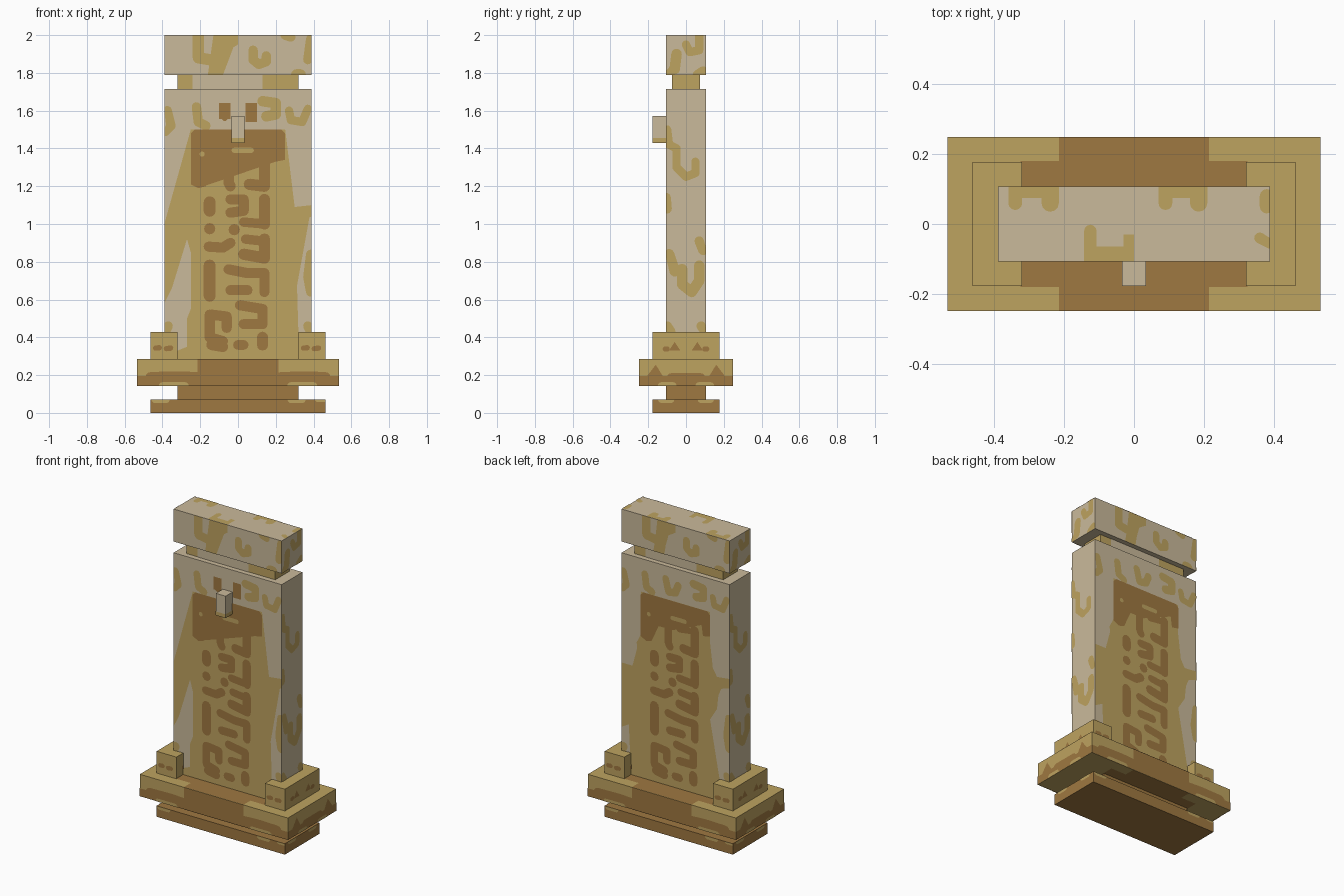
import bpy, bmesh, math
from mathutils import Matrix, Vector

if "Cube" in bpy.data.objects:
    bpy.data.objects.remove(bpy.data.objects["Cube"])


def material(name, srgb):
    lin = [((c / 255 + 0.055) / 1.055) ** 2.4 for c in srgb] + [1.0]
    m = bpy.data.materials.new(name)
    m.use_nodes = True
    m.diffuse_color = lin
    bsdf = m.node_tree.nodes["Principled BSDF"]
    bsdf.inputs["Base Color"].default_value = lin
    bsdf.inputs["Roughness"].default_value = 0.9
    return m


CREAM = material("pale stone", (202, 186, 155))
TAN = material("ochre stone", (190, 163, 96))
BROWN = material("brown stone", (159, 120, 65))


def finish(name, bm, mat):
    me = bpy.data.meshes.new(name)
    bm.to_mesh(me)
    bm.free()
    me.materials.append(mat)
    bpy.context.collection.objects.link(bpy.data.objects.new(name, me))


def block(name, mat, hx, hy, z0, z1, cx=0.0, cy=0.0):
    """Box from half sizes and height range; returns its dimensions for painting."""
    bm = bmesh.new()
    bmesh.ops.create_cube(bm, size=1)
    bmesh.ops.scale(bm, vec=(2 * hx, 2 * hy, z1 - z0), verts=bm.verts)
    bmesh.ops.translate(bm, vec=(cx, cy, (z0 + z1) / 2), verts=bm.verts)
    finish(name, bm, mat)
    return (hx, hy, z0, z1, cx, cy)


def capsule(a, b, r, steps=6):
    """Outline of a round-ended stroke from a to b."""
    ang = math.atan2(b[1] - a[1], b[0] - a[0])
    pts = []
    for c, start in ((b, ang - math.pi / 2), (a, ang + math.pi / 2)):
        for i in range(steps + 1):
            t = start + math.pi * i / steps
            pts.append((c[0] + r * math.cos(t), c[1] + r * math.sin(t)))
    return pts


def rect(u0, v0, u1, v1):
    return [(u0, v0), (u1, v0), (u1, v1), (u0, v1)]


WALLS = {"front": 0, "right": 1, "back": 2, "left": 3}


def paint(name, box, sides, mat, strokes=(), polys=(), layer=1):
    """Flat inlays, trimmed to the face. A stroke is (radius, point, point, ...)."""
    hx, hy, z0, z1, cx, cy = box
    shapes = list(polys)
    for r, *pts in strokes:
        pts = pts if len(pts) > 1 else pts * 2
        shapes += [capsule(a, b, r) for a, b in zip(pts, pts[1:])]
    off = 0.002 * layer
    bm = bmesh.new()
    for side in sides:
        wall = side in WALLS
        k = WALLS.get(side, 0)
        hu, hn = (hy, hx) if k % 2 else (hx, hy)
        lo, hi = (z0, z1) if wall else (-hy, hy)
        turn = Matrix.Rotation(k * math.pi / 2, 3, "Z")
        for shape in shapes:
            flat = []
            for u, v in shape:
                p = (max(-hu, min(hu, u)), max(lo, min(hi, v)))
                if not flat or math.dist(p, flat[-1]) > 1e-5:
                    flat.append(p)
            if math.dist(flat[0], flat[-1]) < 1e-5:
                flat.pop()
            if len(flat) < 3:
                continue
            # keep outlines anticlockwise so the inlay faces outward
            area = sum(a[0] * b[1] - b[0] * a[1] for a, b in zip(flat, flat[1:] + flat[:1]))
            if abs(area) < 1e-6:
                continue
            if area < 0:
                flat.reverse()
            verts = []
            for u, v in flat:
                if wall:
                    p = turn @ Vector((u, -hn - off, v))
                elif side == "top":
                    p = Vector((u, v, z1 + off))
                else:
                    p = Vector((u, -v, z0 - off))
                verts.append(bm.verts.new(p + Vector((cx, cy, 0))))
            bm.faces.new(verts)
    bmesh.ops.triangulate(bm, faces=bm.faces)
    finish(name, bm, mat)


ALL = ("front", "back", "left", "right")
FB, LR = ("front", "back"), ("left", "right")

# Stepped base
plinth = block("base_plinth", BROWN, 0.463, 0.178, 0, 0.071)
block("base_neck", BROWN, 0.32, 0.107, 0.071, 0.143)
ledge = block("base_ledge", TAN, 0.534, 0.249, 0.143, 0.285)
paint("plinth_patches", plinth, FB, TAN,
      [(0.018, (-0.44, 0.07), (-0.38, 0.07)), (0.018, (0.28, 0.07), (0.34, 0.07)),
       (0.012, (0.42, 0.07), (0.463, 0.07))])
paint("plinth_side_patches", plinth, LR, TAN,
      [(0.018, (-0.13, 0.07), (-0.08, 0.07)), (0.018, (0.08, 0.07), (0.13, 0.07))])
paint("ledge_brown_front", ledge, FB, BROWN,
      [(0.03, (-0.46, 0.187), (-0.3, 0.19), (-0.2, 0.185)),
       (0.03, (0.22, 0.185), (0.32, 0.19), (0.46, 0.187))],
      [rect(-0.534, 0.143, 0.534, 0.195), rect(-0.215, 0.143, 0.215, 0.285)])
paint("ledge_brown_side", ledge, LR, BROWN,
      [(0.02, (-0.08, 0.19), (0.08, 0.19))],
      [rect(-0.249, 0.143, 0.249, 0.195)] +
      [[(s * 0.21, 0.19), (s * 0.12, 0.19), (s * 0.16, 0.255)] for s in (-1, 1)])
paint("ledge_foot_patches", ledge, FB, TAN,
      [(0.02, (s * 0.4, 0.143), (s * 0.28, 0.143)) for s in (-1, 1)], layer=2)
paint("ledge_foot_side_patches", ledge, LR, TAN,
      [(0.02, (s * 0.13, 0.143), (s * 0.07, 0.143)) for s in (-1, 1)], layer=2)
paint("ledge_brown_top", ledge, ("top", "bottom"), BROWN,
      polys=[rect(-0.215, -0.249, 0.215, 0.249), rect(-0.325, -0.18, 0.325, 0.18)])

# End blocks hugging the foot of the slab
for label, s in (("left", 1), ("right", -1)):
    end = block(label + "_end_block", TAN, 0.0715, 0.178, 0.285, 0.427, cx=s * 0.3915)
    paint(label + "_end_block_marks", end, FB, BROWN,
          [(0.014, (-0.045, 0.343), (-0.025, 0.345)), (0.014, (0.012, 0.34), (0.035, 0.343))])
    paint(label + "_end_block_side_marks", end, LR, BROWN,
          [(0.014, (-0.11, 0.338), (-0.1, 0.338)), (0.014, (0.1, 0.338), (0.11, 0.338))],
          [[(t * 0.09, 0.33), (t * 0.03, 0.33), (t * 0.06, 0.375)] for t in (-1, 1)])

# Tall slab with ochre staining
slab = block("slab", CREAM, 0.39, 0.107, 0.285, 1.715)
stain = [(-.25, 1.5), (-.25, 1.22), (-.28, 1.16), (-.27, 1.05), (-.31, 1.0), (-.39, 1.0),
         (-.39, .58), (-.35, .66), (-.35, .88), (-.31, .93), (-.27, .92), (-.25, .85),
         (-.25, .55), (-.27, .5), (-.27, .35), (-.32, .33), (-.32, .285), (.32, .285),
         (.32, .42), (.27, .44), (.25, .5), (.25, .8), (.28, .85), (.3, .88), (.31, .97),
         (.33, 1.02), (.39, 1.04), (.39, 1.1), (.3, 1.09), (.27, 1.14), (.25, 1.3), (.25, 1.5)]
paint("slab_stain", slab, FB, TAN,
      [(0.025, (-.375, 1.6), (-.355, 1.52), (-.385, 1.49)),
       (0.025, (-.22, 1.62), (-.21, 1.54), (-.17, 1.52)),
       (0.028, (.13, 1.65), (.2, 1.64), (.2, 1.58), (.15, 1.57)),
       (0.022, (.27, 1.6), (.28, 1.55), (.34, 1.54), (.37, 1.61)),
       (0.025, (.385, .84), (.37, .72), (.385, .64)),
       (0.025, (.37, .46), (.38, .44)), (0.025, (-.37, .46), (-.38, .44))], [stain])
paint("slab_side_stain", slab, LR, TAN,
      [(0.022, (-.1, 1.5), (-.09, 1.42), (-.05, 1.4), (-.05, 1.3), (0, 1.25), (.05, 1.27), (.05, 1.33)),
       (0.025, (-.105, 1.14), (-.1, 1.08)),
       (0.028, (-.09, .84), (-.06, .75), (-.02, .76), (-.02, .68), (.03, .64), (.07, .7), (.07, .78)),
       (0.025, (.07, .91), (.09, .86)),
       (0.025, (.08, .46), (.1, .43)), (0.025, (-.1, .46), (-.08, .43))])

# Recessed-looking brown panel head and winding channels
head = [(-.25, 1.48), (-.23, 1.5), (.23, 1.5), (.25, 1.48), (.25, 1.34), (.2, 1.33), (.19, 1.4),
        (0, 1.4), (-.02, 1.31), (-.12, 1.31), (-.15, 1.26), (-.17, 1.2), (-.21, 1.19), (-.25, 1.21)]
upper = [(.028, (-.05, 1.36), (-.05, 1.22), (-.04, 1.2)), (.022, (.03, 1.33), (.1, 1.34)),
         (.03, (.14, 1.35), (.14, 1.2), (.06, 1.21)), (.032, (-.15, 1.07), (-.15, 1.115)),
         (.027, (-.04, 1.13), (.03, 1.13), (.03, 1.07), (-.04, 1.06)),
         (.03, (.14, 1.13), (.14, 1.0)), (.025, (.03, 1.01), (.14, 1.0)),
         (.03, (-.15, .975)), (.03, (-.02, .97)), (.027, (-.155, .88), (-.08, .875), (-.04, .9)),
         (.03, (.14, .92), (.14, .82), (.03, .84)), (.025, (.04, .92), (.13, .91))]
lower = [(.032, (-.15, .78), (-.15, .62)), (.027, (-.05, .76), (.05, .74), (.14, .74), (.14, .64)),
         (.027, (-.04, .65), (.05, .65)), (.027, (-.15, .52), (-.15, .4), (-.08, .38)),
         (.027, (-.14, .52), (-.06, .51), (-.06, .45)), (.027, (.01, .57), (.13, .55), (.13, .47), (.03, .47)),
         (.028, (-.14, .36), (-.08, .35)), (.026, (0, .36), (.03, .36)), (.03, (.13, .4), (.13, .36))]
paint("slab_panel_head", slab, FB, BROWN, upper, [head], layer=2)
paint("slab_channels", slab, FB, BROWN, lower, layer=2)
paint("slab_head_flecks", slab, FB, TAN,
      [(.014, (-.19, 1.37)), (.014, (-.02, 1.39), (.07, 1.39))], layer=3)
paint("slab_front_squares", slab, ("front",), BROWN,
      [(.015, (-.07, 1.56))], [rect(-.1, 1.555, -.04, 1.64), rect(.04, 1.54, .1, 1.64)], layer=2)
paint("slab_back_curls", slab, ("back",), TAN,
      [(.025, (-.07, 1.63), (-.05, 1.55), (.0, 1.56), (.02, 1.61))])

# Peg on the front
peg = block("front_peg", CREAM, 0.035, 0.0355, 1.43, 1.572, cy=-0.1425)
paint("peg_stain", peg, ("front", "left", "right"), TAN, polys=[rect(-.04, 1.43, .04, 1.455)])

# Neck and capping stone
neck = block("top_neck", TAN, 0.32, 0.073, 1.715, 1.788)
paint("neck_pale_band", neck, FB, CREAM, polys=[rect(-.24, 1.715, .13, 1.788)])
cap = block("cap_stone", CREAM, 0.39, 0.107, 1.788, 2.0)
paint("cap_stain", cap, FB, TAN,
      [(.03, (-.21, 2.0), (-.21, 1.88), (-.15, 1.87)),
       (.025, (.08, 1.92), (.08, 1.87), (.11, 1.845), (.15, 1.86), (.15, 1.89)),
       (.025, (.25, 2.0), (.28, 1.99)), (.025, (.385, 1.98), (.37, 1.87)),
       (.03, (.31, 1.79), (.33, 1.79))],
      [[(-.16, 1.788), (-.15, 1.84), (-.11, 1.87), (-.1, 1.94), (-.13, 2.0), (0, 2.0),
        (0, 1.95), (-.05, 1.92), (-.07, 1.85), (-.08, 1.788)]])
paint("cap_side_stain", cap, LR, TAN,
      [(.028, (-.09, 1.79), (-.06, 1.82), (-.05, 1.9)), (.025, (.06, 1.79), (.09, 1.81)),
       (.022, (.0, 1.95), (.02, 1.91), (.07, 1.92), (.07, 2.0))])
paint("cap_top_stain", cap, ("top",), TAN,
      [(.02, (-.34, .107), (-.34, .06)), (.025, (-.24, .107), (-.24, .06)),
       (.02, (.09, .107), (.09, .06)), (.025, (.185, .107), (.185, .06)),
       (.018, (-.125, -.02), (-.125, -.107)), (.02, (.38, .05), (.38, .08)),
       (.016, (.36, -.04), (.39, -.055))],
      [rect(-.35, .075, -.23, .107), rect(.08, .075, .2, .107), rect(-.14, -.107, 0, -.065),
       rect(-.03, -.107, 0, -.03)])
